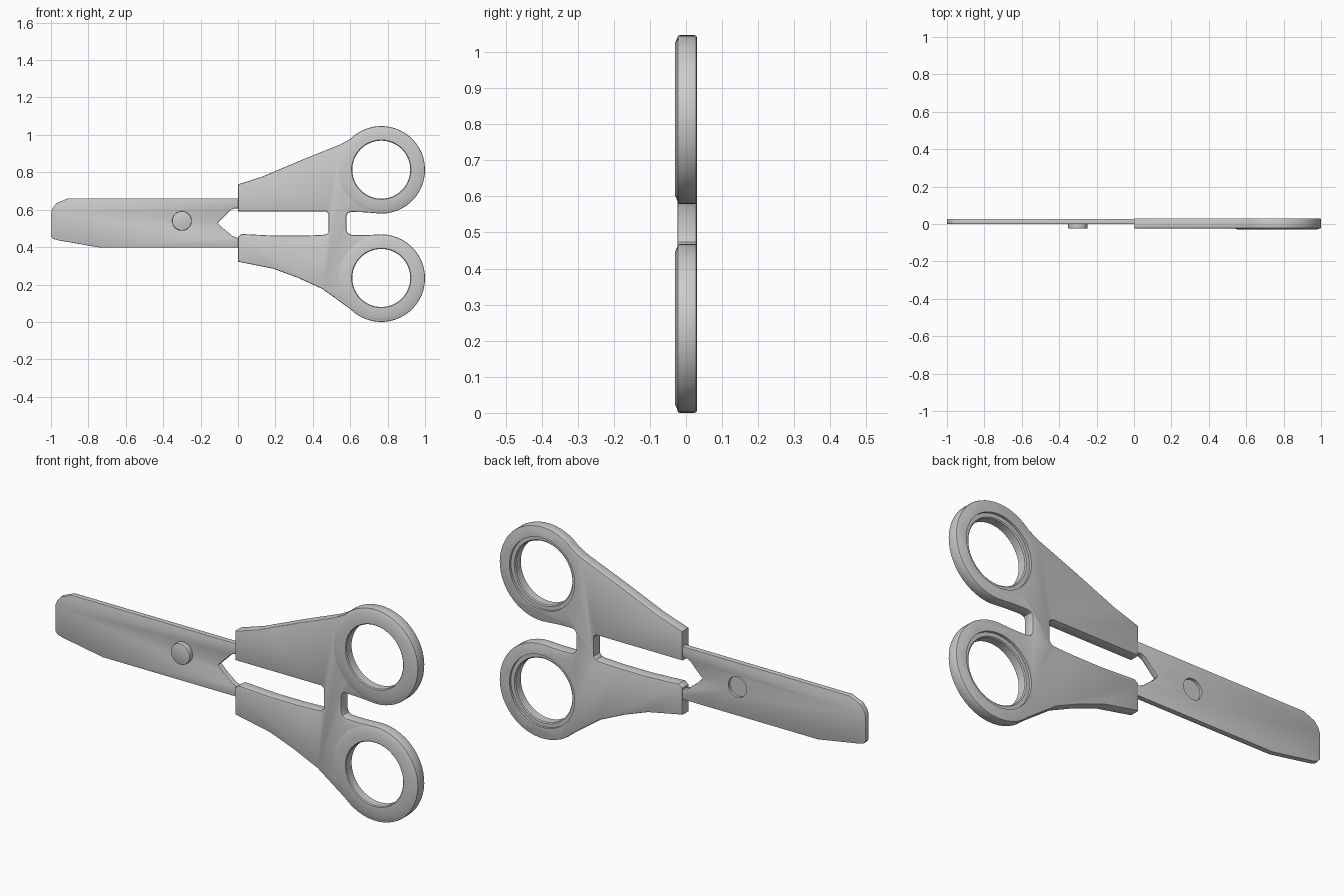
import bpy, bmesh, math

if "Cube" in bpy.data.objects:
    bpy.data.objects.remove(bpy.data.objects["Cube"])

CX, R = 0.766, 0.234          # finger ring centre x and outer radius
RINGS = {"upper": 0.813, "lower": 0.234}


def arc(cz, a0, a1, n=32):
    return [(CX + R * math.cos(math.radians(a0 + (a1 - a0) * i / n)),
             cz + R * math.sin(math.radians(a0 + (a1 - a0) * i / n))) for i in range(n + 1)]


def finish(name, bm):
    bmesh.ops.recalc_face_normals(bm, faces=bm.faces[:])
    me = bpy.data.meshes.new(name)
    bm.to_mesh(me)
    bm.free()
    ob = bpy.data.objects.new(name, me)
    bpy.context.collection.objects.link(ob)
    return ob


def plate(name, pts, y0, y1, bevel=0.0):
    """Extrude an x-z outline from y0 to y1 and soften the rims."""
    bm = bmesh.new()
    face = bm.faces.new([bm.verts.new((x, y0, z)) for x, z in pts])
    ext = bmesh.ops.extrude_face_region(bm, geom=[face])["geom"]
    for v in ext:
        if isinstance(v, bmesh.types.BMVert):
            v.co.y = y1
    bmesh.ops.recalc_face_normals(bm, faces=bm.faces[:])
    if bevel:
        rims = [e for e in bm.edges if abs(e.verts[0].co.y - e.verts[1].co.y) < 1e-6]
        bmesh.ops.bevel(bm, geom=rims, offset=bevel, segments=2, profile=0.5, affect='EDGES')
    return finish(name, bm)


def disc(name, x, z, r, y0, y1, bevel=0.0, n=48):
    pts = [(x + r * math.cos(2 * math.pi * i / n), z + r * math.sin(2 * math.pi * i / n)) for i in range(n)]
    return plate(name, pts, y0, y1, bevel)


def lathe(name, x, z, profile, n=64):
    """Revolve a closed (radius, y) profile around a y axis."""
    bm = bmesh.new()
    loops = [[bm.verts.new((x + r * math.cos(2 * math.pi * i / n), y, z + r * math.sin(2 * math.pi * i / n)))
              for r, y in profile] for i in range(n)]
    m = len(profile)
    for i in range(n):
        a, b = loops[i], loops[(i + 1) % n]
        for j in range(m):
            bm.faces.new((a[j], a[(j + 1) % m], b[(j + 1) % m], b[j]))
    return finish(name, bm)


def cut(ob, cutter):
    mod = ob.modifiers.new("cut", 'BOOLEAN')
    mod.operation, mod.solver, mod.object = 'DIFFERENCE', 'EXACT', cutter
    bpy.context.view_layer.objects.active = ob
    bpy.ops.object.modifier_apply(modifier=mod.name)
    bpy.data.objects.remove(cutter, do_unlink=True)


def smooth(ob):
    bpy.ops.object.select_all(action='DESELECT')
    ob.select_set(True)
    bpy.context.view_layer.objects.active = ob
    bpy.ops.object.shade_smooth_by_angle(angle=math.radians(25))


# Blade with V notch and shallow pivot recess at the back
blade = plate("blade", [
    (-1, 0.585), (-0.99, 0.61), (-0.97, 0.635), (-0.91, 0.66), (0.03, 0.66), (0.03, 0.607),
    (-0.02, 0.607), (-0.04, 0.598), (-0.108, 0.53), (-0.085, 0.505), (-0.03, 0.46), (0.0, 0.448),
    (0.03, 0.448), (0.03, 0.398), (-0.74, 0.398), (-0.96, 0.436), (-0.988, 0.444), (-1, 0.46)],
    0.0, 0.027, 0.003)
cut(blade, disc("recess_cutter", -0.3, 0.54, 0.05, 0.014, 0.05))

# Pivot rivet on the front
rivet = disc("rivet", -0.3, 0.54, 0.052, -0.024, 0.005, 0.004)

# Both grips joined by the bridge, as one outline
outline = [(0, 0.735), (0.13, 0.777), (0.35, 0.87), (0.55, 0.95)]
outline += arc(RINGS["upper"], 135, -90)
outline += [(0.68, 0.586), (0.605, 0.588), (0.588, 0.583), (0.58, 0.567),
            (0.58, 0.492), (0.587, 0.474), (0.605, 0.465), (0.68, 0.464)]
outline += arc(RINGS["lower"], 90, -135)
outline += [(0.45, 0.177), (0.32, 0.236), (0.19, 0.284), (0, 0.322), (0, 0.455), (0.02, 0.47),
            (0.1, 0.466), (0.2, 0.461), (0.35, 0.461), (0.45, 0.465), (0.472, 0.468),
            (0.485, 0.482), (0.485, 0.577), (0.472, 0.59), (0, 0.59)]
grips = plate("grips", outline, -0.024, 0.03, 0.006)
for cz in RINGS.values():
    cut(grips, disc("hole_cutter", CX, cz + 0.001, 0.178, -0.1, 0.1, n=64))

# Finger ring rims: raised at the front, stepped in at the back
rim = [(0.155, -0.026), (0.159, -0.03), (0.212, -0.03), (0.228, -0.023), (0.2, -0.01),
       (0.2, 0.018), (0.16, 0.018), (0.155, 0.014)]
rims = [lathe(f"{name}_ring_rim", CX, cz + 0.001, rim) for name, cz in RINGS.items()]

for ob in [blade, rivet, grips] + rims:
    smooth(ob)
